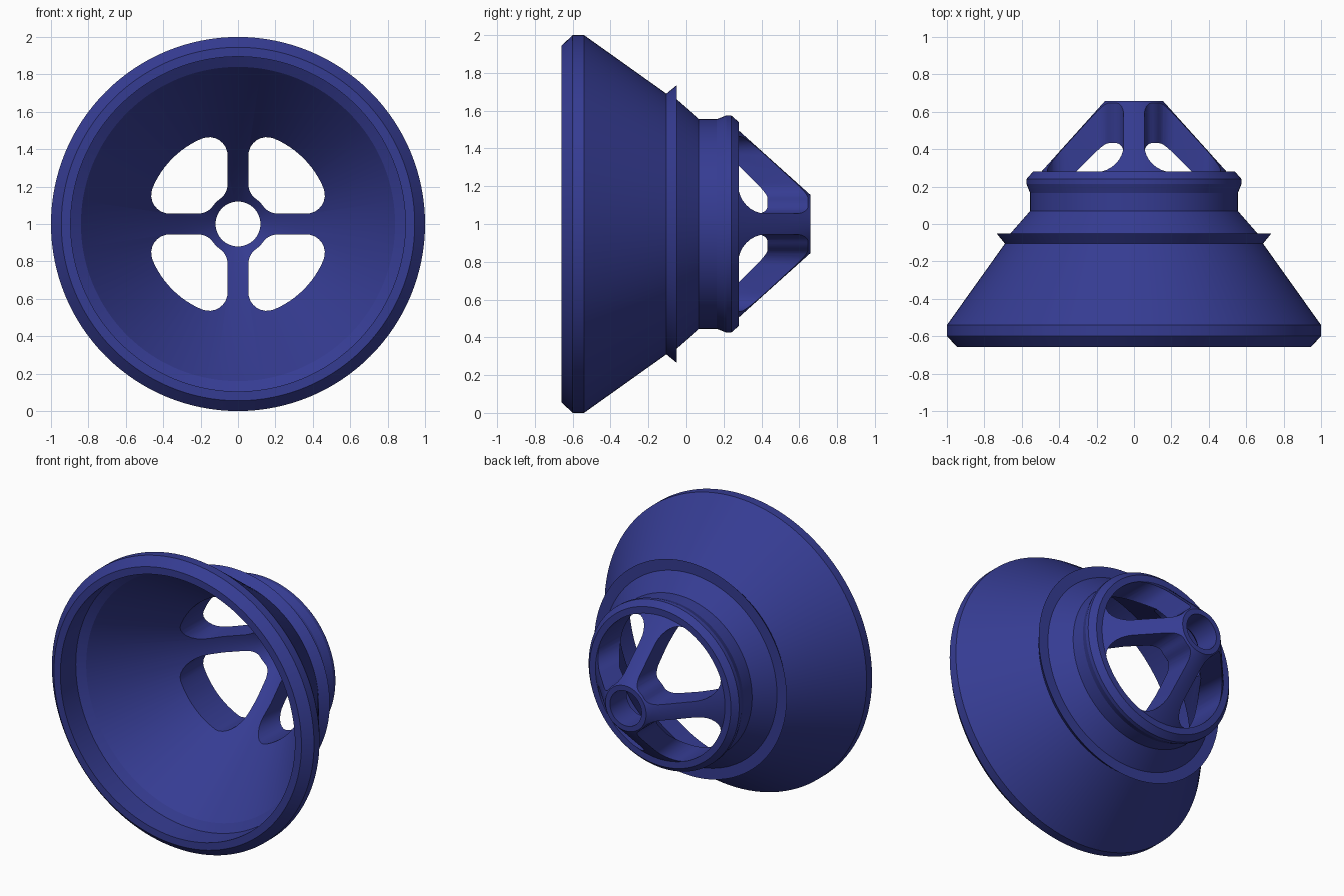
import bpy, bmesh, math
from mathutils import Vector

if "Cube" in bpy.data.objects:
    bpy.data.objects.remove(bpy.data.objects["Cube"])

SEG = 128
blue = bpy.data.materials.new("deep_blue")
blue.diffuse_color = (0.036, 0.045, 0.29, 1)
blue.use_nodes = True
blue.node_tree.nodes["Principled BSDF"].inputs["Base Color"].default_value = blue.diffuse_color


def make_object(name, bm):
    bmesh.ops.recalc_face_normals(bm, faces=bm.faces)
    me = bpy.data.meshes.new(name)
    bm.to_mesh(me)
    bm.free()
    ob = bpy.data.objects.new(name, me)
    bpy.context.collection.objects.link(ob)
    me.materials.append(blue)
    return ob


# Funnel body: closed (radius, y) profile spun around the y axis
profile = [
    # outside: rim, cone, flange, neck, collar, spoke cone
    (0.945, -0.658), (1.0, -0.60), (1.0, -0.54), (0.69, -0.105),
    (0.735, -0.05), (0.66, -0.05), (0.555, 0.07), (0.555, 0.165),
    (0.575, 0.215), (0.575, 0.24), (0.54, 0.28), (0.495, 0.28),
    (0.155, 0.658),
    # inside: hub bore, inner cone, rim recess
    (0.12, 0.658), (0.12, 0.478), (0.315, 0.28),
    (0.84, -0.455), (0.895, -0.49), (0.895, -0.658),
]
bm = bmesh.new()
rings = []
for i in range(SEG):
    a = 2 * math.pi * i / SEG
    rings.append([bm.verts.new((r * math.cos(a), y, 1 + r * math.sin(a)))
                  for r, y in profile])
n = len(profile)
for i in range(SEG):
    p, q = rings[i], rings[(i + 1) % SEG]
    for j in range(n):
        k = (j + 1) % n
        bm.faces.new((p[j], p[k], q[k], q[j]))
body = make_object("funnel_body", bm)


# Window outline: quarter ring between the spokes with rounded corners
def arc(cx, cz, r, a0, a1, steps):
    return [Vector((cx + r * math.cos(math.radians(a0 + (a1 - a0) * t / steps)),
                    cz + r * math.sin(math.radians(a0 + (a1 - a0) * t / steps))))
            for t in range(steps + 1)]


BAR, OUT, HUB, F = 0.055, 0.496, 0.165, 0.10
c = BAR + F
zo = math.sqrt((OUT - F) ** 2 - c * c)      # outer fillet centre
zi = math.sqrt((HUB + F) ** 2 - c * c)      # inner fillet centre
ao = math.degrees(math.atan2(zo, c))
ai = math.degrees(math.atan2(zi, c))
outline = (arc(zo, c, F, -90, 90 - ao, 8)
           + arc(0, 0, OUT, 90 - ao, ao, 12)[1:-1]
           + arc(c, zo, F, ao, 180, 8)
           + arc(c, zi, F, 180, 180 + ai, 6)
           + arc(0, 0, HUB, ai, 90 - ai, 4)[1:-1]
           + arc(zi, c, F, 270 - ai, 270, 6))

# Four window cutters
bm = bmesh.new()
for ca, sa in [(1, 0), (0, 1), (-1, 0), (0, -1)]:
    pts = [(p.x * ca - p.y * sa, p.x * sa + p.y * ca) for p in outline]
    front = [bm.verts.new((x, -0.2, 1 + z)) for x, z in pts]
    back = [bm.verts.new((x, 0.9, 1 + z)) for x, z in pts]
    bm.faces.new(front)
    bm.faces.new(back[::-1])
    for i in range(len(pts)):
        j = (i + 1) % len(pts)
        bm.faces.new((front[i], back[i], back[j], front[j]))
cutter = make_object("window_cutter", bm)
cutter.hide_render = True

mod = body.modifiers.new("windows", 'BOOLEAN')
mod.operation = 'DIFFERENCE'
mod.solver = 'EXACT'
mod.object = cutter
bpy.context.view_layer.objects.active = body
body.select_set(True)
bpy.ops.object.modifier_apply(modifier=mod.name)
bpy.data.objects.remove(cutter, do_unlink=True)

bpy.ops.object.shade_smooth_by_angle(angle=math.radians(20))
